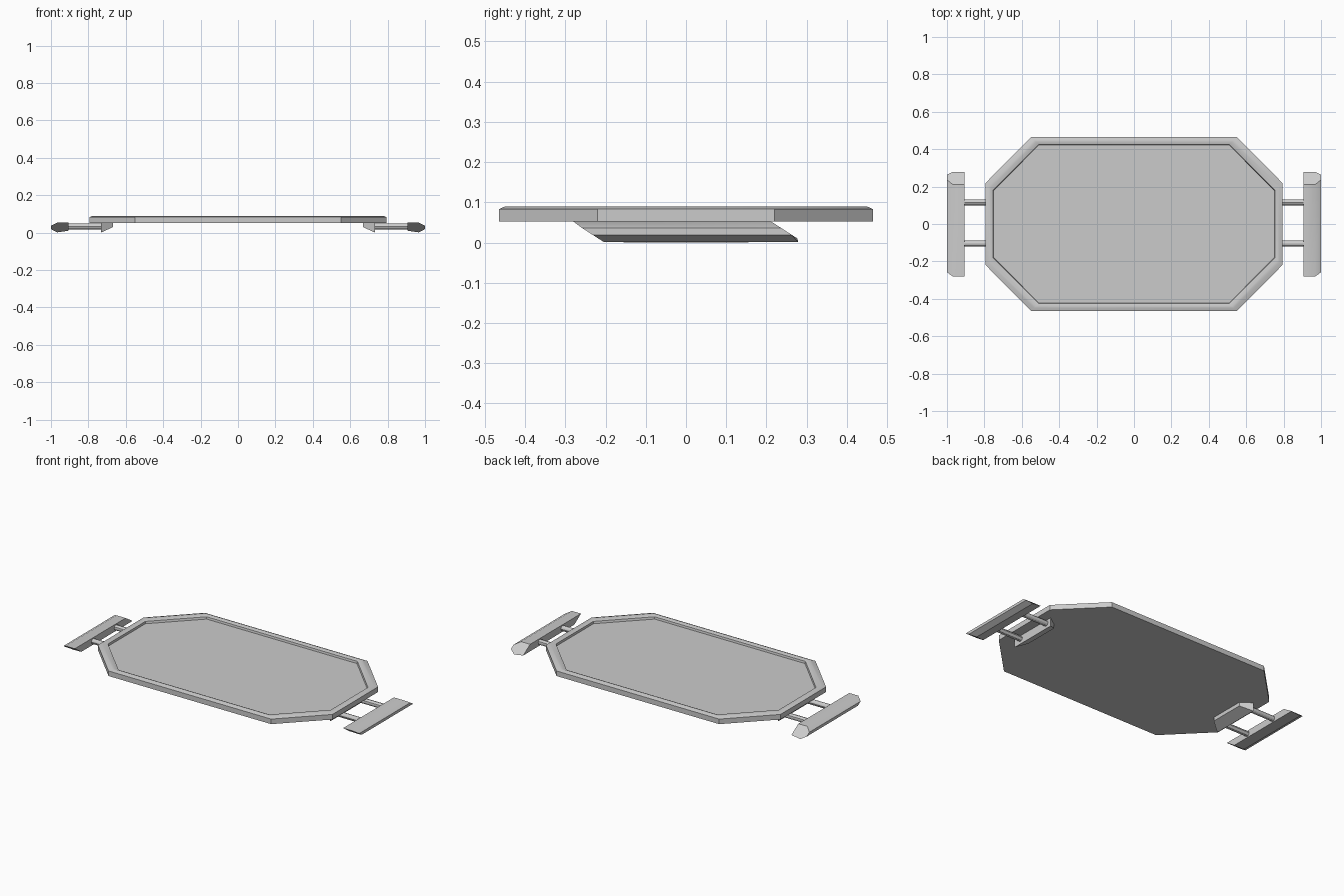
import bpy, bmesh, math

if "Cube" in bpy.data.objects:
    bpy.data.objects.remove(bpy.data.objects["Cube"])


def finish(name, bm, mirror=False):
    bmesh.ops.recalc_face_normals(bm, faces=bm.faces)
    mesh = bpy.data.meshes.new(name)
    bm.to_mesh(mesh)
    bm.free()
    ob = bpy.data.objects.new(name, mesh)
    bpy.context.collection.objects.link(ob)
    if mirror:
        ob.modifiers.new("mirror", 'MIRROR')  # mirrored across x = 0
    bpy.ops.object.select_all(action='DESELECT')
    ob.select_set(True)
    bpy.context.view_layer.objects.active = ob
    bpy.ops.object.shade_smooth_by_angle(angle=math.radians(30))
    return ob


def loft(name, rings, mirror=False):
    """Skin a list of equal-length point rings and cap both ends."""
    bm = bmesh.new()
    loops = [[bm.verts.new(p) for p in ring] for ring in rings]
    n = len(loops[0])
    for a, b in zip(loops, loops[1:]):
        for i in range(n):
            j = (i + 1) % n
            bm.faces.new((a[i], a[j], b[j], b[i]))
    bm.faces.new(loops[0])
    bm.faces.new(loops[-1])
    return finish(name, bm, mirror)


def octagon(d, z):
    x1, y1, x2, y2 = 0.55 - d, 0.465 - d, 0.793 - d, 0.22 - d
    q = [(x2, -y2), (x2, y2), (x1, y1), (-x1, y1),
         (-x2, y2), (-x2, -y2), (-x1, -y1), (x1, -y1)]
    return [(x, y, z) for x, y in q]


# tray: outer wall, rounded rim, recessed floor (inset, height)
tray_profile = [(0, 0.056), (0, 0.087), (0.016, 0.094),
                (0.026, 0.094), (0.04, 0.089), (0.042, 0.076)]
loft("tray", [octagon(d, z) for d, z in tray_profile])

# grips: faceted bar with slanted ends
grip_section = [(0.907, 0.057), (0.968, 0.057), (1.0, 0.04),
                (1.0, 0.023), (0.967, 0.005), (0.907, 0.014)]


def grip_ring(side):
    return [(x, max(-0.281, min(0.279, side * 0.2475 - 1.55 * (z - 0.033))), z)
            for x, z in grip_section]


loft("grip", [grip_ring(-1), grip_ring(1)], mirror=True)

# brackets under the tray: wedge, wider toward the grip
bracket_inner = [(0.669, y, z) for y, z in
                 [(-0.11, 0.058), (0.11, 0.058), (0.11, 0.033), (-0.11, 0.033)]]
bracket_outer = [(0.733, y, z) for y, z in
                 [(-0.155, 0.058), (0.155, 0.058), (0.155, 0.004), (-0.155, 0.004)]]
loft("bracket", [bracket_inner, bracket_outer], mirror=True)

# rods joining brackets and grips
for label, yc in (("front", -0.104), ("back", 0.116)):
    rings = [[(x, yc + 0.016 * math.cos(a * math.tau / 12),
               0.036 + 0.016 * math.sin(a * math.tau / 12)) for a in range(12)]
             for x in (0.72, 0.92)]
    loft(label + "_rod", rings, mirror=True)

# rest the model on z = 0
for ob in bpy.data.objects:
    ob.location.z -= 0.004
